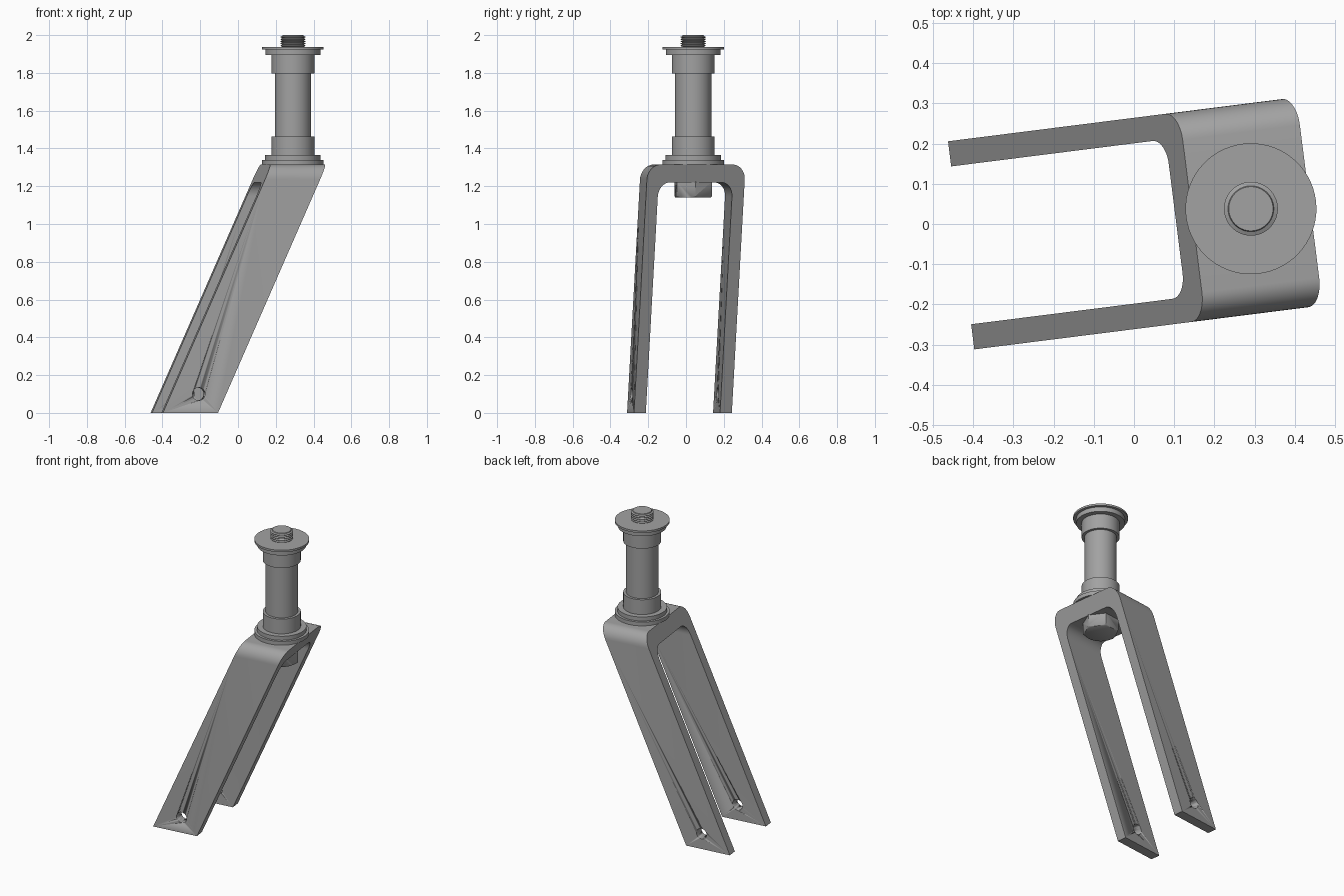
import bpy, bmesh, math
from mathutils import Matrix, Vector

cube = bpy.data.objects.get("Cube")
if cube:
    bpy.data.objects.remove(cube, do_unlink=True)

TURN = math.radians(7.2)      # fork is turned slightly about the stem
STEM = Vector((0.291, 0.038, 0))
FRAME = Matrix.Translation(STEM) @ Matrix.Rotation(TURN, 4, 'Z')
TOP, RAKE = 1.315, 0.441      # crown height and rearward lean of the legs

metal = bpy.data.materials.new("grey_metal")
metal.use_nodes = True
GREY = (0.36, 0.36, 0.36, 1)
metal.diffuse_color = GREY
metal.node_tree.nodes["Principled BSDF"].inputs["Base Color"].default_value = GREY


def finish(name, bm, angle=30):
    bmesh.ops.recalc_face_normals(bm, faces=bm.faces)
    mesh = bpy.data.meshes.new(name)
    bm.to_mesh(mesh)
    bm.free()
    mesh.materials.append(metal)
    obj = bpy.data.objects.new(name, mesh)
    bpy.context.collection.objects.link(obj)
    obj.matrix_world = FRAME
    bpy.ops.object.select_all(action='DESELECT')
    obj.select_set(True)
    bpy.context.view_layer.objects.active = obj
    bpy.ops.object.shade_smooth_by_angle(angle=math.radians(angle))
    return obj


def lathe(name, profile, segments=64):
    """Solid of revolution about the stem axis from (radius, z) pairs."""
    bm = bmesh.new()
    verts = [bm.verts.new((r, 0, z)) for r, z in profile]
    edges = [bm.edges.new(pair) for pair in zip(verts, verts[1:])]
    bmesh.ops.spin(bm, geom=verts + edges, cent=(0, 0, 0), axis=(0, 0, 1),
                   angle=math.tau, steps=segments)
    bmesh.ops.remove_doubles(bm, verts=bm.verts, dist=0.0001)
    return finish(name, bm)


def cylinder(name, radius, z0, z1):
    return lathe(name, [(0, z0), (radius, z0), (radius, z1), (0, z1)])


def cut(obj, tool, operation):
    tool.hide_render = True
    tool.hide_set(True)
    mod = obj.modifiers.new(operation.lower(), 'BOOLEAN')
    mod.operation, mod.object, mod.solver = operation, tool, 'EXACT'


def arch(half, top, radius_y, radius_z, steps=10):
    """Half of an upside-down U, from the foot up to the crown."""
    pts = [(half, 0)]
    for i in range(steps + 1):
        a = math.pi / 2 * i / steps
        pts.append((half - radius_y * (1 - math.cos(a)),
                    top - radius_z * (1 - math.sin(a))))
    return pts


# Fork: U-shaped plate extruded across its width and sheared backwards
def full(side):
    return side + [(-y, z) for y, z in reversed(side)]


outline = (full(arch(0.261, TOP, 0.07, 0.08))
           + full(arch(0.198, 1.22, 0.06, 0.075))[::-1])
bm = bmesh.new()
face = bm.faces.new([bm.verts.new((-0.147 + RAKE * (z - TOP), y, z)) for y, z in outline])
new = bmesh.ops.extrude_face_region(bm, geom=[face])
bmesh.ops.translate(bm, vec=(0.294, 0, 0),
                    verts=[g for g in new["geom"] if isinstance(g, bmesh.types.BMVert)])
fork = finish("fork", bm)

# Axle holes through both legs
bm = bmesh.new()
bmesh.ops.create_cone(bm, cap_ends=True, segments=40, radius1=0.034, radius2=0.034, depth=1,
                      matrix=Matrix.Translation((RAKE * (0.1 - TOP), 0, 0.1))
                      @ Matrix.Rotation(math.pi / 2, 4, 'X'))
cut(fork, finish("axle_hole_cutter", bm), 'DIFFERENCE')

# Stem with a stepped collar and flange at each end
cylinder("lower_flange", 0.163, TOP, 1.34)
cylinder("lower_washer", 0.147, 1.34, 1.366)
cylinder("lower_collar", 0.113, 1.366, 1.463)
cylinder("stem_tube", 0.096, 1.463, 1.798)
cylinder("upper_collar", 0.113, 1.798, 1.90)
cylinder("upper_washer", 0.145, 1.895, 1.925)
cylinder("upper_flange", 0.163, 1.925, 1.938)

# Threaded bolt end
RIDGES, START, PITCH = 5, 1.938, 0.0115
thread = [(0, START)]
for i in range(RIDGES):
    z = START + i * PITCH
    thread += [(0.057, z), (0.067, z + PITCH * 0.4), (0.067, z + PITCH * 0.6)]
thread += [(0.057, START + RIDGES * PITCH), (0.055, 2.0), (0, 2.0)]
lathe("threaded_end", thread)

# Hexagonal bolt head under the crown, its lower corners chamfered
bm = bmesh.new()
bmesh.ops.create_cone(bm, cap_ends=True, segments=6, radius1=0.108, radius2=0.108, depth=0.085,
                      matrix=Matrix.Translation((0, 0, 1.1825))
                      @ Matrix.Rotation(math.pi / 2, 4, 'Z'))
head = finish("bolt_head", bm)
chamfer = lathe("bolt_chamfer_helper", [(0, 1.13), (0.078, 1.13), (0.112, 1.152),
                                        (0.112, 1.25), (0, 1.25)])
cut(head, chamfer, 'INTERSECT')
